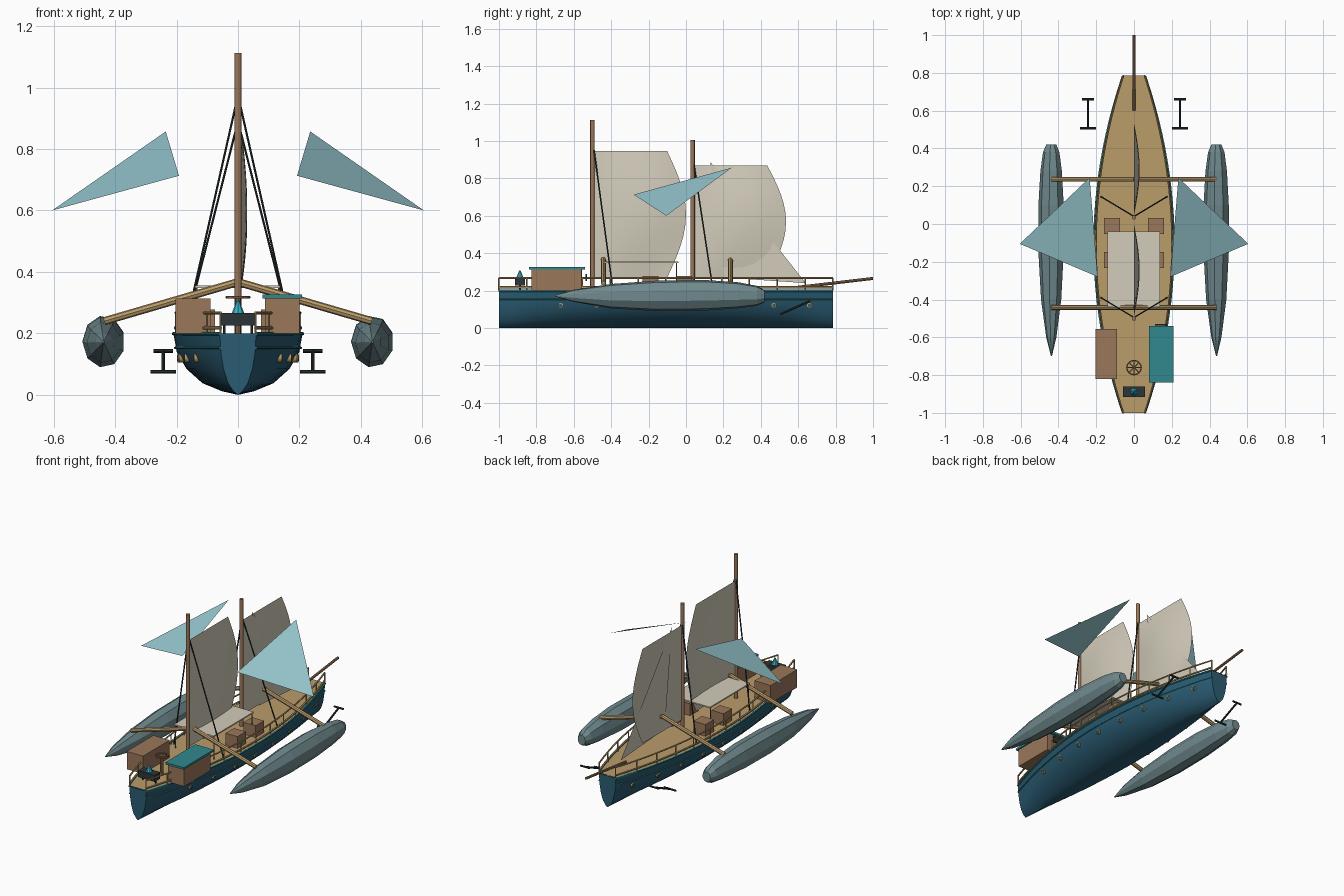
import bpy, bmesh, math
from mathutils import Vector, Matrix

cube = bpy.data.objects.get("Cube")
if cube:
    bpy.data.objects.remove(cube, do_unlink=True)


def material(name, hex_colour):
    srgb = [int(hex_colour[i:i + 2], 16) / 255 for i in (0, 2, 4)]
    col = [c / 12.92 if c < 0.04 else ((c + 0.055) / 1.055) ** 2.4 for c in srgb] + [1]
    m = bpy.data.materials.new(name)
    m.use_nodes = True
    m.diffuse_color = col
    for node in m.node_tree.nodes:
        if node.type == 'BSDF_PRINCIPLED':
            node.inputs["Base Color"].default_value = col
    return m


HULL = material("deep_blue_paint", "2a5c73")
TAN = material("tan_wood", "bb9d6a")
BROWN = material("brown_wood", "9b775a")
TEAL = material("teal_paint", "31888f")
SLATE = material("slate_float", "708a8e")
CREAM = material("cream_canvas", "d2ccba")
FIN = material("pale_blue_cloth", "98c9d1")
DARK = material("dark_iron", "2b3538")
BRASS = material("brass", "b3935a")
CYAN = material("cyan_glow", "35b5c8")


def finish(name, bm, mat, smooth=False, solid=True):
    if solid:
        bmesh.ops.recalc_face_normals(bm, faces=bm.faces[:])
    me = bpy.data.meshes.new(name)
    bm.to_mesh(me)
    bm.free()
    me.materials.append(mat)
    if smooth:
        for p in me.polygons:
            p.use_smooth = True
        me.set_sharp_from_angle(angle=math.radians(40))
    ob = bpy.data.objects.new(name, me)
    bpy.context.scene.collection.objects.link(ob)
    return ob


def rods(name, mat, segments, r, sides=8):
    bm = bmesh.new()
    for a, b in segments:
        a, b = Vector(a), Vector(b)
        d = b - a
        m = Matrix.Translation((a + b) / 2) @ d.to_track_quat('Z', 'Y').to_matrix().to_4x4()
        bmesh.ops.create_cone(bm, cap_ends=True, segments=sides, radius1=r, radius2=r,
                              depth=d.length, matrix=m)
    return finish(name, bm, mat, True)


def boxes(name, mat, bounds):
    bm = bmesh.new()
    for lo, hi in bounds:
        lo, hi = Vector(lo), Vector(hi)
        m = Matrix.Translation((lo + hi) / 2) @ Matrix.Diagonal((hi - lo).to_4d())
        m[3][3] = 1
        bmesh.ops.create_cube(bm, size=1, matrix=m)
    return finish(name, bm, mat)


def loft(bm, rings, closed=False):
    rows = [[bm.verts.new(p) for p in ring] for ring in rings]
    for a, b in zip(rows, rows[1:]):
        n = len(a)
        for i in range(n if closed else n - 1):
            j = (i + 1) % n
            bm.faces.new((a[i], a[j], b[j], b[i]))
    return rows


def chain(points):
    return list(zip(points, points[1:]))


# Hull outline: half width along the length
STERN, BOW = -1.0, 0.785
def half_width(y):
    t = (y - (STERN + BOW) / 2) / ((BOW - STERN) / 2)
    return 0.21 * (1 - 0.72 * t * t)


COUNT = 24
STATIONS = [STERN + (BOW - STERN) * i / COUNT for i in range(COUNT + 1)]
SECTION = [(1, 0.2), (0.95, 0.14), (0.8, 0.085), (0.55, 0.038), (0.25, 0.012), (0, 0)]

# Hull shell with closed ends
profile = SECTION + [(-x, z) for x, z in SECTION[-2::-1]]
bm = bmesh.new()
rows = loft(bm, [[(x * half_width(y), y, z) for x, z in profile] for y in STATIONS])
bm.faces.new(rows[0])
bm.faces.new(rows[-1])
finish("hull", bm, HULL, True)

# Deck planking
bm = bmesh.new()
loft(bm, [[(s * half_width(y), y, 0.203) for s in (1, -1)] for y in STATIONS])
finish("deck", bm, TAN)

# Strakes and rails that follow the hull outline
def along_hull(name, mat, scale, offset, z, r):
    segs = []
    for s in (1, -1):
        segs += chain([(s * (half_width(y) * scale + offset), y, z) for y in STATIONS])
    rods(name, mat, segs, r, 6)


along_hull("lower_strake", TEAL, 0.965, 0.002, 0.153, 0.004)
along_hull("gunwale", TEAL, 1, 0, 0.199, 0.006)
along_hull("toe_rail", TAN, 0.97, 0, 0.218, 0.006)
along_hull("top_rail", TAN, 0.96, 0, 0.267, 0.005)
rods("rail_posts", TAN, [((s * half_width(y) * 0.96, y, 0.2), (s * half_width(y) * 0.96, y, 0.267))
                         for y in STATIONS[::2] for s in (1, -1)], 0.004, 6)

# Portholes
rims, panes = [], []
for i in range(8):
    y = -0.67 + 0.19 * i
    for s in (1, -1):
        x = s * half_width(y) * 0.9
        rims.append(((x - s * 0.015, y, 0.12), (x + s * 0.008, y, 0.12)))
        panes.append(((x, y, 0.12), (x + s * 0.01, y, 0.12)))
rods("porthole_rims", BRASS, rims, 0.014, 12)
rods("porthole_panes", HULL, panes, 0.009, 12)

# Masts and bowsprit
rods("main_mast", BROWN, [((0, -0.5, 0.2), (0, -0.5, 1.113))], 0.012, 10)
rods("fore_mast", BROWN, [((0, 0.035, 0.2), (0, 0.035, 1.005))], 0.012, 10)
rods("bowsprit", BROWN, [((0, 0.6, 0.218), (0, 1.0, 0.265))], 0.008)

# Shrouds
rods("shrouds", DARK, [((0, y, z), (s * 0.175, y + 0.105, 0.2))
                       for y, z in ((-0.495, 0.975), (0.04, 0.89)) for s in (1, -1)], 0.004, 6)


# Sails with a bellied surface and a rounded trailing edge
def sail(name, y0, z0, z1, width, roach, belly, n=12):
    bm = bmesh.new()
    rings = []
    for i in range(n + 1):
        arch = math.sin(math.pi * i / n)
        rings.append([(belly * arch * math.sin(math.pi * j / n),
                       y0 + j / n * (width + roach * arch),
                       z0 + (z1 - z0) * i / n) for j in range(n + 1)])
    loft(bm, rings)
    finish(name, bm, CREAM, True, False)


def triangle(name, mat, points):
    bm = bmesh.new()
    bm.faces.new([bm.verts.new(p) for p in points])
    finish(name, bm, mat, False, False)


sail("main_sail", -0.49, 0.27, 0.945, 0.39, 0.1, 0.03)
sail("fore_sail", 0.045, 0.27, 0.868, 0.39, 0.1, 0.03)
triangle("jib", CREAM, [(0.008, 0.13, 0.888), (0.008, 0.2, 0.27), (0.008, 0.64, 0.24)])

# Wing cloths, one per side
for side, s in (("left", 1), ("right", -1)):
    triangle(side + "_wing_cloth", FIN,
             [(s * 0.235, 0.245, 0.857), (s * 0.192, -0.28, 0.713), (s * 0.605, -0.105, 0.6)])

# Outrigger floats: faceted spindles, blunt forward and pointed aft
FLOAT = [(-0.7, 0.04, 0.172), (-0.6, 0.4, 0.172), (-0.4, 0.8, 0.17), (-0.15, 1, 0.172),
         (0.1, 1, 0.175), (0.28, 0.85, 0.175), (0.38, 0.65, 0.172), (0.42, 0.4, 0.17)]
for side, s in (("left", 1), ("right", -1)):
    bm = bmesh.new()
    rings = []
    for y, k, z in FLOAT:
        angles = [math.tau * (i + 0.5) / 9 for i in range(9)]
        rings.append([(s * 0.437 + 0.069 * k * math.cos(a), y, z + 0.083 * k * math.sin(a))
                      for a in angles])
    rows = loft(bm, rings, True)
    bm.faces.new(rows[0])
    bm.faces.new(rows[-1])
    finish(side + "_float", bm, SLATE)

# Outrigger beams
rods("outrigger_beams", TAN, [((0, y, 0.367), (s * 0.435, y, 0.24))
                              for y in (0.237, -0.442) for s in (1, -1)], 0.013)

# Deck cabins
boxes("right_cabin", BROWN, [((-0.204, -0.82, 0.2), (-0.09, -0.555, 0.313))])
boxes("left_cabin", BROWN, [((0.088, -0.825, 0.2), (0.2, -0.56, 0.314))])
boxes("left_cabin_roof", TEAL, [((0.08, -0.84, 0.314), (0.208, -0.54, 0.327))])
boxes("cabin_handle", DARK, [((0.11, -0.538, 0.25), (0.175, -0.53, 0.29))])

# Cargo crates
boxes("crates", BROWN, [((s * 0.117 - 0.042, y - 0.042, 0.2), (s * 0.117 + 0.042, y + 0.042, 0.278))
                        for y in (-0.01, -0.19) for s in (1, -1)])

# Awning on thin posts
boxes("awning", CREAM, [((-0.14, -0.44, 0.348), (0.137, -0.04, 0.356))])
rods("awning_posts", BROWN, [((x, y, 0.2), (x, y, 0.35))
                             for x in (-0.135, 0.132) for y in (-0.43, -0.05)], 0.003, 6)

# Steering wheel lying flat on its column
rim = [(0.038 * math.cos(math.tau * i / 16), -0.76 + 0.038 * math.sin(math.tau * i / 16), 0.318)
       for i in range(17)]
rods("wheel", BROWN, chain(rim) + [(rim[i], rim[i + 8]) for i in (0, 2, 4, 6)], 0.004, 6)
rods("wheel_column", BROWN, [((0, -0.76, 0.2), (0, -0.76, 0.318))], 0.01)

# Stern brazier with a glowing flame
boxes("brazier", DARK, [((-0.058, -0.915, 0.226), (0.058, -0.86, 0.267))])
rods("brazier_legs", DARK, [((x, -0.887, 0.2), (x, -0.887, 0.23)) for x in (-0.045, 0.045)], 0.005, 6)
bm = bmesh.new()
bmesh.ops.create_cone(bm, cap_ends=True, segments=8, radius1=0.02, radius2=0.004, depth=0.04,
                      matrix=Matrix.Translation((0, -0.888, 0.287)))
finish("flame", bm, CYAN)

# Anchors slung beside the bow
for side, s in (("left", 1), ("right", -1)):
    x = s * 0.243
    rods(side + "_anchor", DARK, [((x, 0.66, 0.143), (x, 0.507, 0.075)),
                                  ((x - 0.032, 0.66, 0.143), (x + 0.032, 0.66, 0.143)),
                                  ((x - 0.042, 0.507, 0.075), (x + 0.042, 0.507, 0.075))], 0.006)
